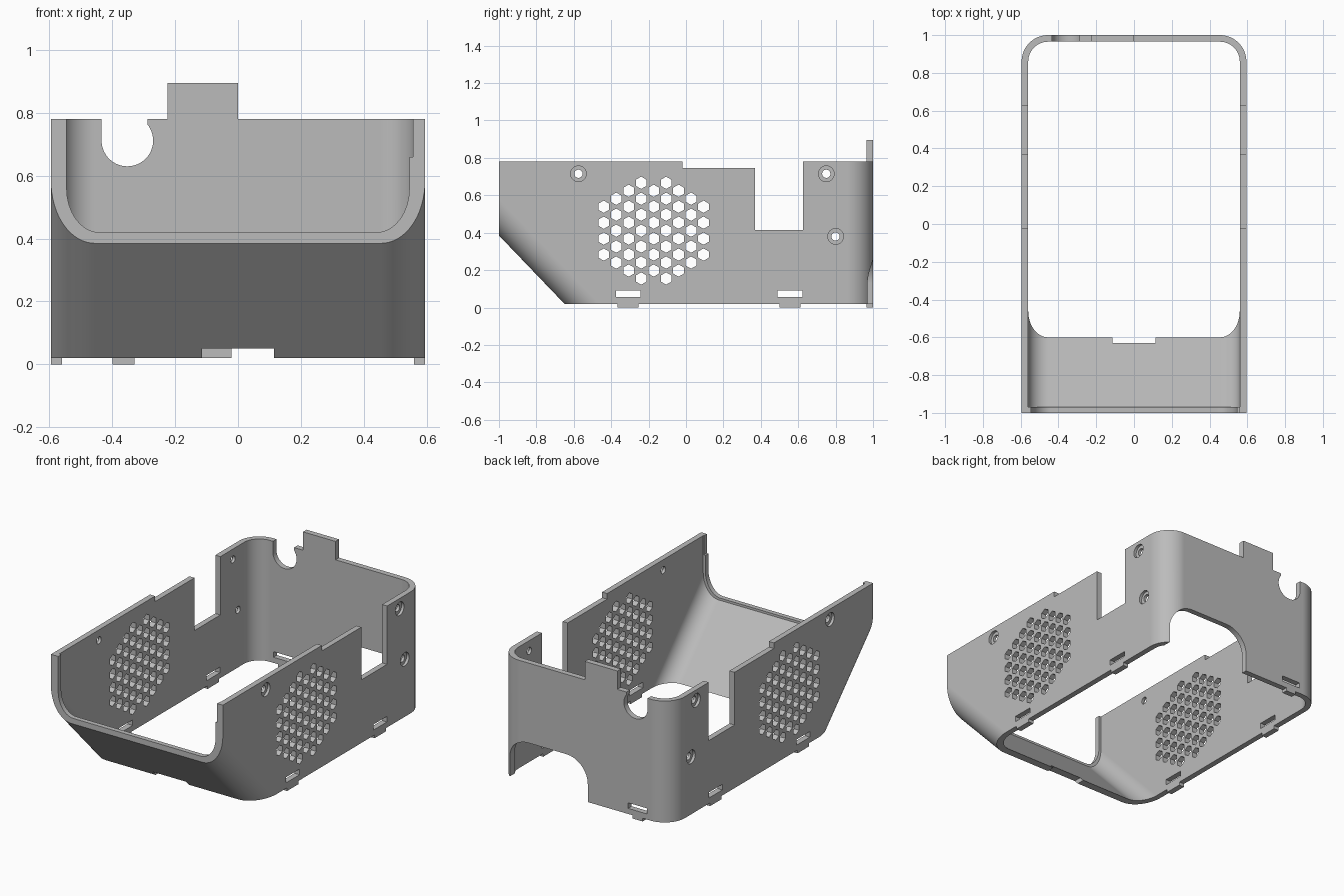
import bpy, bmesh
from math import sin, cos, pi, radians

if "Cube" in bpy.data.objects:
    bpy.data.objects.remove(bpy.data.objects["Cube"])

BASE, TOP = 0.02, 0.78          # wall height range
HX, INX = 0.595, 0.56           # outer and inner half width
SLOPE = 0.35 / 0.365            # front lean, y per z

grey = bpy.data.materials.new("plain_grey")
grey.use_nodes = True
colour = (0.5, 0.5, 0.5, 1)
grey.diffuse_color = colour
grey.node_tree.nodes["Principled BSDF"].inputs["Base Color"].default_value = colour


def to_object(name, bm):
    bmesh.ops.recalc_face_normals(bm, faces=bm.faces)
    mesh = bpy.data.meshes.new(name)
    bm.to_mesh(mesh)
    bm.free()
    mesh.materials.append(grey)
    obj = bpy.data.objects.new(name, mesh)
    bpy.context.collection.objects.link(obj)
    return obj


def loft(bm, low, high):
    """Closed solid between two matching rings of points."""
    a = [bm.verts.new(p) for p in low]
    b = [bm.verts.new(p) for p in high]
    bm.faces.new(a)
    bm.faces.new(b)
    for i in range(len(a)):
        j = (i + 1) % len(a)
        bm.faces.new((a[i], a[j], b[j], b[i]))


def prism(bm, points, axis, start, end):
    """Extrude a 2D outline along x or y."""
    place = {"X": lambda u, v, t: (t, u, v), "Y": lambda u, v, t: (u, t, v)}[axis]
    loft(bm, [place(u, v, start) for u, v in points], [place(u, v, end) for u, v in points])


def rect(u0, u1, v0, v1):
    return [(u0, v0), (u1, v0), (u1, v1), (u0, v1)]


def arc(cu, cv, ru, rv, start, sweep=90, n=16):
    return [(cu + ru * cos(radians(start + sweep * i / n)),
             cv + rv * sin(radians(start + sweep * i / n))) for i in range(n + 1)]


def circle(u, v, r, n=32, turn=0.0):
    return [(u + r * cos(2 * pi * i / n + turn), v + r * sin(2 * pi * i / n + turn)) for i in range(n)]


def sloped_box(name, hx, front, back, r, front_r, z0, z1, clip_y):
    """Rounded plan whose front edge leans forward with height, cut flat at clip_y."""
    def ring(z):
        f = front - SLOPE * (z - BASE)
        pts = (arc(hx - r, back - r, r, r, 0) + arc(r - hx, back - r, r, r, 90)
               + arc(r - hx, f + front_r, r, front_r, 180) + arc(hx - r, f + front_r, r, front_r, 270))
        return [(x, y, z) for x, y in pts]
    bm = bmesh.new()
    loft(bm, ring(z0), ring(z1))
    bmesh.ops.bisect_plane(bm, geom=bm.verts[:] + bm.edges[:] + bm.faces[:], dist=1e-5,
                           plane_co=(0, clip_y, 0), plane_no=(0, -1, 0), clear_outer=True)
    bmesh.ops.holes_fill(bm, edges=[e for e in bm.edges if e.is_boundary], sides=0)
    return to_object(name, bm)


def cut(target, cutter):
    mod = target.modifiers.new("cut", "BOOLEAN")
    mod.operation = "DIFFERENCE"
    mod.solver = "EXACT"
    mod.object = cutter
    bpy.context.view_layer.objects.active = target
    bpy.ops.object.modifier_apply(modifier=mod.name)
    bpy.data.objects.remove(cutter)


def cut_prisms(target, axis, start, end, outlines):
    bm = bmesh.new()
    for outline in outlines:
        prism(bm, outline, axis, start, end)
    cut(target, to_object("cutter", bm))


# Open shell with a leaning front panel
shell = sloped_box("case_shell", HX, -0.65, 1.0, 0.14, 0.19, BASE, TOP, -1.0)
cut(shell, sloped_box("cavity", INX, -0.60, 0.965, 0.105, 0.14, -0.1, 1.0, -0.97))

# Front opening, leaving a thin inner lip
mouth = [(0.545, 1.0), (-0.545, 1.0)] + arc(-0.44, 0.56, 0.105, 0.14, 180) + arc(0.44, 0.56, 0.105, 0.14, 270)
cut_prisms(shell, "Y", -1.1, -0.965, [mouth])
cut_prisms(shell, "Y", -1.1, -0.965, [rect(0.4, 0.556, 0.66, 1.0)])

# Top step and port notch in both side walls
cut_prisms(shell, "X", -1, 1, [[(-0.02, 1), (-0.02, 0.745), (0.37, 0.745), (0.37, 0.415),
                                (0.625, 0.415), (0.625, 1)]])

# Honeycomb vents and latch slots through both side walls
vents = []
for col, count in enumerate((4, 5, 6, 7, 6, 7, 6, 5, 4)):
    for row in range(count):
        vents.append(circle(-0.173 + (col - 4) * 0.0667, 0.411 + (row - (count - 1) / 2) * 0.0853,
                            0.033, 6, pi / 2))
slots = [rect(y, y + 0.133, 0.055, 0.09) for y in (-0.375, 0.49)]
cut_prisms(shell, "X", -1, 1, vents + slots)

# Screw holes with counterbores on the outside
screws = [(-0.575, 0.715), (0.75, 0.715), (0.8, 0.38)]
cut_prisms(shell, "X", -1, 1, [circle(y, z, 0.022) for y, z in screws])
for side in (-1, 1):
    cut_prisms(shell, "X", side * (HX - 0.017), side, [circle(y, z, 0.042) for y, z in screws])

# Cable notch, lower opening and latch slot in the back wall
notch = arc(-0.352, 0.712, 0.082, 0.082, 180, 218, 32) + [(-0.287, 1.0), (-0.434, 1.0)]
lower = [(-0.02, -0.1), (0.54, -0.1)] + arc(0.39, 0.13, 0.15, 0.15, 0) + arc(0.13, 0.13, 0.15, 0.15, 90)
cut_prisms(shell, "Y", 0.8, 1.1, [notch, lower, rect(-0.43, -0.30, 0.055, 0.09)])

# Notch in the bottom edge of the front panel
cut_prisms(shell, "Y", -0.8, -0.5, [rect(-0.115, 0.115, -0.1, 0.05)])

# Smooth the rounded corners
bpy.ops.object.select_all(action="DESELECT")
shell.select_set(True)
bpy.context.view_layer.objects.active = shell
bpy.ops.object.shade_smooth_by_angle(angle=radians(25))
weighted = shell.modifiers.new("even_shading", "WEIGHTED_NORMAL")
weighted.keep_sharp = True


def box(name, x0, x1, y0, y1, z0, z1):
    bm = bmesh.new()
    prism(bm, rect(x0, x1, z0, z1), "Y", y0, y1)
    return to_object(name, bm)


# Back tab and locating feet
box("back_tab", -0.225, 0.0, 0.965, 1.0, TOP, 0.895)
box("back_foot", -0.40, -0.33, 0.965, 1.0, 0.0, BASE)
for side, label in ((1, "left"), (-1, "right")):
    for y, end in ((-0.365, "front"), (0.5, "rear")):
        x0, x1 = sorted((side * INX, side * HX))
        box(f"{label}_{end}_foot", x0, x1, y, y + 0.112, 0.0, BASE)
